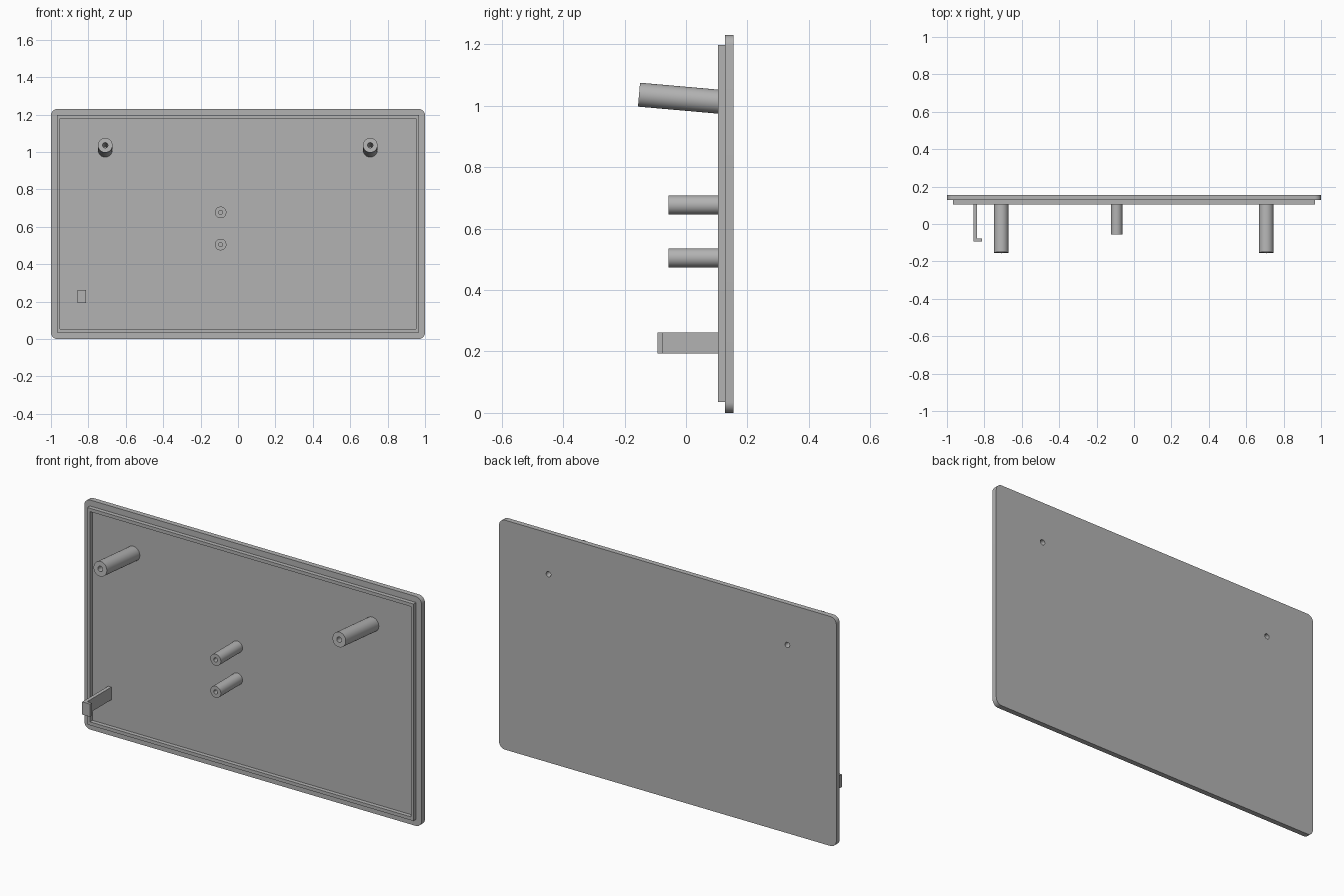
import bpy, bmesh, math
from mathutils import Vector

if "Cube" in bpy.data.objects:
    bpy.data.objects.remove(bpy.data.objects["Cube"])

grey = bpy.data.materials.new("plain_grey")
grey.use_nodes = True
grey.diffuse_color = (0.45, 0.45, 0.45, 1)
grey.node_tree.nodes["Principled BSDF"].inputs["Base Color"].default_value = grey.diffuse_color


def add_object(name, bm):
    bmesh.ops.recalc_face_normals(bm, faces=bm.faces)
    mesh = bpy.data.meshes.new(name)
    bm.to_mesh(mesh)
    bm.free()
    mesh.materials.append(grey)
    obj = bpy.data.objects.new(name, mesh)
    bpy.context.collection.objects.link(obj)
    return obj


def prism(name, outline, direction):
    """Extrude a closed outline of 3D points along a direction."""
    bm = bmesh.new()
    face = bm.faces.new([bm.verts.new(p) for p in outline])
    ext = bmesh.ops.extrude_face_region(bm, geom=[face])
    verts = [v for v in ext["geom"] if isinstance(v, bmesh.types.BMVert)]
    bmesh.ops.translate(bm, verts=verts, vec=direction)
    return add_object(name, bm)


def box(name, x0, x1, y0, y1, z0, z1):
    return prism(name, [(x0, y0, z0), (x1, y0, z0), (x1, y0, z1), (x0, y0, z1)], (0, y1 - y0, 0))


def rod(name, start, end, radius):
    axis = Vector(end) - Vector(start)
    turn = axis.to_track_quat("Z", "Y")
    angles = [math.tau * i / 48 for i in range(48)]
    ring = [Vector(start) + turn @ Vector((radius * math.cos(a), radius * math.sin(a), 0)) for a in angles]
    return prism(name, ring, axis)


def cut(obj, cutter):
    mod = obj.modifiers.new("hole", "BOOLEAN")
    mod.operation = "DIFFERENCE"
    mod.solver = "EXACT"
    mod.object = cutter
    cutter.hide_render = True
    cutter.hide_viewport = True


def smooth(obj):
    bpy.ops.object.select_all(action="DESELECT")
    obj.select_set(True)
    bpy.context.view_layer.objects.active = obj
    bpy.ops.object.shade_smooth_by_angle(angle=math.radians(35))


FLOOR, BACK, LIP = 0.127, 0.155, 0.105
HEIGHT, R = 1.23, 0.035

# Cover plate with rounded corners
outline = []
for i, (cx, cz) in enumerate([(1 - R, HEIGHT - R), (R - 1, HEIGHT - R), (R - 1, R), (1 - R, R)]):
    for k in range(9):
        a = math.pi / 2 * (i + k / 8)
        outline.append((cx + R * math.cos(a), FLOOR, cz + R * math.sin(a)))
plate = prism("cover_plate", outline, (0, BACK - FLOOR, 0))

# Raised locating lip around the inside
lip = box("locating_lip", -0.967, 0.967, LIP, FLOOR + 0.005, 0.035, 1.198)
cut(lip, box("lip_cutter", -0.951, 0.951, LIP - 0.05, BACK, 0.053, 1.18))

# Tilted screw posts, bored right through the plate
tilt = Vector((0, math.cos(math.radians(5)), -math.sin(math.radians(5))))
for side, x in (("left", 0.707), ("right", -0.71)):
    tip = Vector((x, -0.153, 1.036))
    post = rod(side + "_screw_post", tip, tip + tilt * 0.295, 0.039)
    bore = rod(side + "_screw_bore", tip - tilt * 0.05, tip + tilt * 0.4, 0.014)
    cut(post, bore)
    cut(plate, bore)
    smooth(post)

# Straight blind posts near the middle
for level, z in (("upper", 0.677), ("lower", 0.505)):
    post = rod(level + "_post", (-0.093, -0.057, z), (-0.093, FLOOR + 0.005, z), 0.031)
    cut(post, rod(level + "_post_bore", (-0.093, -0.1, z), (-0.093, FLOOR, z), 0.011))
    smooth(post)
smooth(plate)

# Hooked latch
hook = [(-0.859, FLOOR + 0.005), (-0.859, -0.093), (-0.813, -0.093),
        (-0.813, -0.077), (-0.84, -0.077), (-0.84, FLOOR + 0.005)]
prism("latch_hook", [(x, y, 0.193) for x, y in hook], (0, 0, 0.068))
